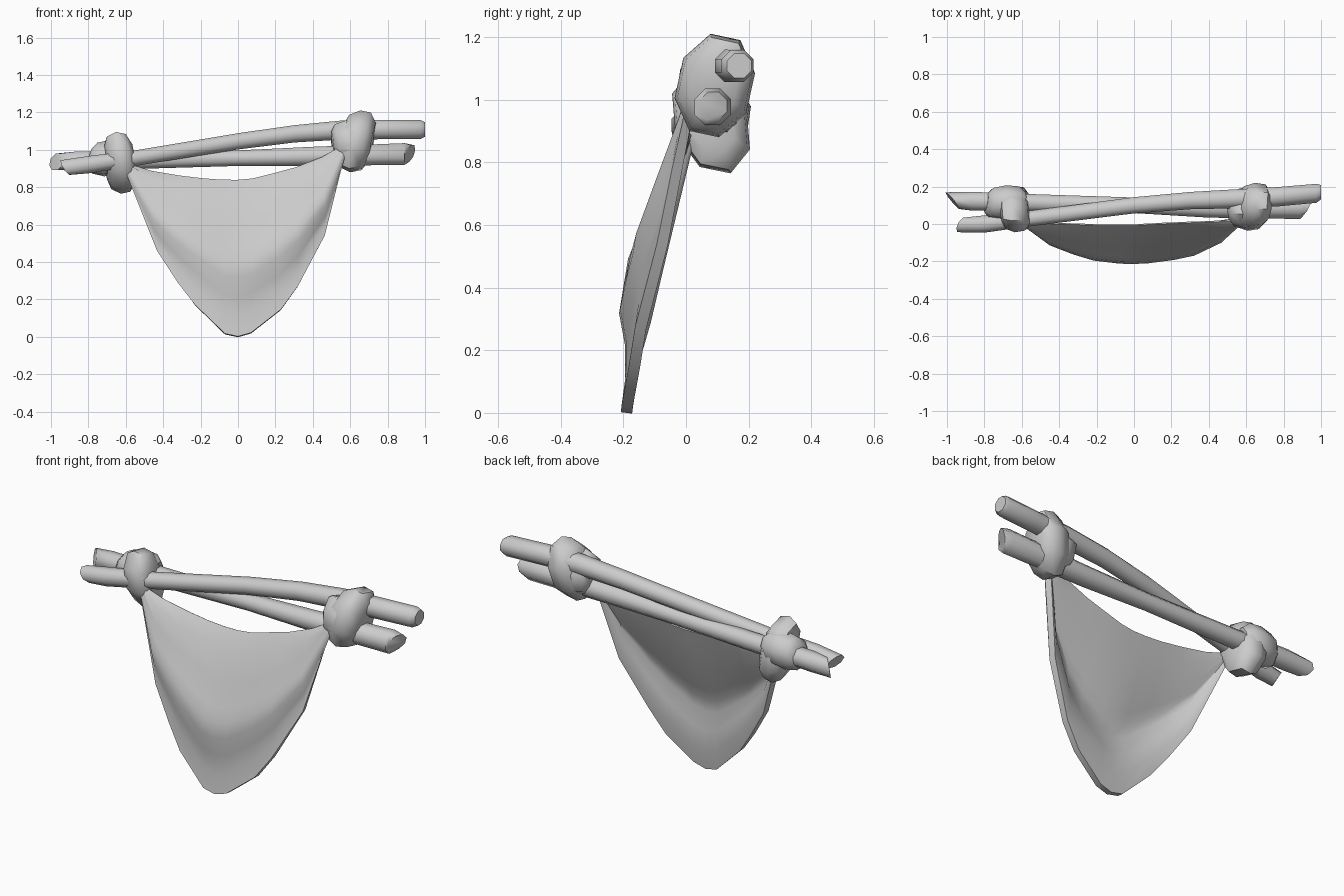
import bpy, bmesh, math
from mathutils import Vector

if "Cube" in bpy.data.objects:
    bpy.data.objects.remove(bpy.data.objects["Cube"], do_unlink=True)

GREY = (0.6, 0.6, 0.6, 1)
mat = bpy.data.materials.new("plain grey")
mat.use_nodes = True
mat.diffuse_color = GREY
mat.node_tree.nodes["Principled BSDF"].inputs["Base Color"].default_value = GREY


def finish(name, bm, angle):
    """Turn a bmesh into a named, shaded object."""
    bmesh.ops.recalc_face_normals(bm, faces=bm.faces)
    mesh = bpy.data.meshes.new(name)
    bm.to_mesh(mesh)
    bm.free()
    mesh.materials.append(mat)
    obj = bpy.data.objects.new(name, mesh)
    bpy.context.collection.objects.link(obj)
    bpy.ops.object.select_all(action='DESELECT')
    obj.select_set(True)
    bpy.context.view_layer.objects.active = obj
    bpy.ops.object.shade_smooth_by_angle(angle=math.radians(angle))
    return obj


def loft(name, rings, angle):
    """Skin closed rings of points and cap both ends."""
    bm = bmesh.new()
    loops = [[bm.verts.new(p) for p in ring] for ring in rings]
    for a, b in zip(loops, loops[1:]):
        for i in range(len(a)):
            j = (i + 1) % len(a)
            bm.faces.new((a[i], a[j], b[j], b[i]))
    bm.faces.new(loops[0])
    bm.faces.new(loops[-1])
    finish(name, bm, angle)


def pole(name, path, slants, sides=8):
    """Rings (x, y, z, radius) along x; slants skew the two cut ends."""
    rings = []
    for k, (x, y, z, r) in enumerate(path):
        sy, sz = slants[0] if k == 0 else slants[1] if k == len(path) - 1 else (0, 0)
        ring = []
        for i in range(sides):
            a = math.tau * (i + 0.5) / sides
            dy, dz = r * math.cos(a), r * math.sin(a)
            ring.append((x + sy * dy + sz * dz, y + dy, z + dz))
        rings.append(ring)
    loft(name, rings, 50)


def wrap(name, centre, ry, rz, width, lean_z, lean_y, tilt=0, sides=8):
    """A leaning, domed band of cloth pulled around both poles."""
    section = [(-0.5, 0.55), (-0.38, 0.85), (-0.05, 1.0), (0.3, 0.93), (0.5, 0.6)]
    rings = []
    for px, pr in section:
        ring = []
        for i in range(sides):
            a = math.tau * (i + 0.3) / sides
            dy, dz = ry * pr * math.cos(a), rz * pr * math.sin(a)
            ring.append(Vector(centre) + Vector(
                (px * width + lean_z * dz + lean_y * dy, dy + tilt * dz, dz)))
        rings.append(ring)
    loft(name, rings, 48)


# Two crossing poles
pole("rising_pole",
     [(-0.92, -0.005, 0.905, 0.042), (-0.8, 0.0, 0.92, 0.05), (-0.55, 0.03, 0.955, 0.045),
      (0, 0.1, 1.045, 0.047), (0.3, 0.125, 1.085, 0.05), (0.55, 0.135, 1.105, 0.055),
      (0.76, 0.145, 1.108, 0.056), (0.975, 0.164, 1.108, 0.055), (1.0, 0.17, 1.108, 0.042)],
     [(0.4, -0.6), (0, 0)])
pole("level_pole",
     [(-0.97, 0.125, 0.935, 0.048), (-0.87, 0.122, 0.94, 0.054), (-0.5, 0.112, 0.945, 0.05),
      (0, 0.1, 0.955, 0.045), (0.4, 0.085, 0.965, 0.055), (0.89, 0.085, 0.977, 0.063),
      (0.92, 0.087, 0.98, 0.048)],
     [(-0.8, 0.2), (0.5, 0.3)])

# Knots: a tall leaning band and a fatter fold beside it at each end
wrap("left_knot_band", (-0.632, 0.08, 0.93), 0.125, 0.17, 0.15, -0.1, -0.1, -0.2)
wrap("left_knot_fold", (-0.69, 0.115, 0.955), 0.095, 0.1, 0.2, 0.2, 0.15)
wrap("right_knot_band", (0.635, 0.092, 1.045), 0.128, 0.17, 0.17, 0.18, 0.1, 0.1)
wrap("right_knot_fold", (0.595, 0.08, 1.03), 0.115, 0.13, 0.18, -0.1, -0.1)

# Hanging cloth, lofted from the sagging top edge to the rounded hem
TOP = [(-0.59, 0.01, 0.925), (-0.46, 0.005, 0.885), (-0.31, 0, 0.86), (-0.18, -0.005, 0.845),
       (-0.08, -0.005, 0.838), (0, -0.005, 0.838), (0.08, 0, 0.845), (0.18, 0.005, 0.87),
       (0.31, 0.01, 0.905), (0.45, 0.015, 0.96), (0.57, 0.02, 1.03)]
HEM = [(-0.59, 0.01, 0.87), (-0.43, -0.09, 0.46), (-0.32, -0.13, 0.29), (-0.23, -0.165, 0.17),
       (-0.07, -0.188, 0.015), (0, -0.19, 0.0), (0.07, -0.188, 0.02), (0.23, -0.165, 0.145),
       (0.32, -0.145, 0.27), (0.46, -0.075, 0.54), (0.55, 0.0, 0.93)]
FOLD = [(0, 0), (0.12, -0.026), (0.3, -0.045), (0.45, -0.068), (0.53, -0.08),
        (0.62, -0.076), (0.74, -0.035), (0.87, -0.01), (1, 0)]
bm = bmesh.new()
rows = []
for t, depth in FOLD:
    row = []
    for k, (a, b) in enumerate(zip(TOP, HEM)):
        s = 2 * k / (len(TOP) - 1) - 1
        p = Vector(a).lerp(Vector(b), t)
        p.y += depth * (1 - s ** 4)
        row.append(bm.verts.new(p))
    rows.append(row)
for a, b in zip(rows, rows[1:]):
    for i in range(len(a) - 1):
        bm.faces.new((a[i], a[i + 1], b[i + 1], b[i]))
cloth = finish("hanging_cloth", bm, 60)

# Cloth thickness, thinning to a fine lip along the top edge
body = cloth.vertex_groups.new(name="thick_body")
body.add(range(len(TOP), len(cloth.data.vertices)), 1.0, 'REPLACE')
thick = cloth.modifiers.new("thickness", 'SOLIDIFY')
thick.thickness = 0.036
thick.offset = 0
thick.vertex_group = body.name
thick.thickness_vertex_group = 0.2
bpy.ops.object.modifier_apply(modifier=thick.name)
bpy.ops.object.shade_smooth_by_angle(angle=math.radians(50))
